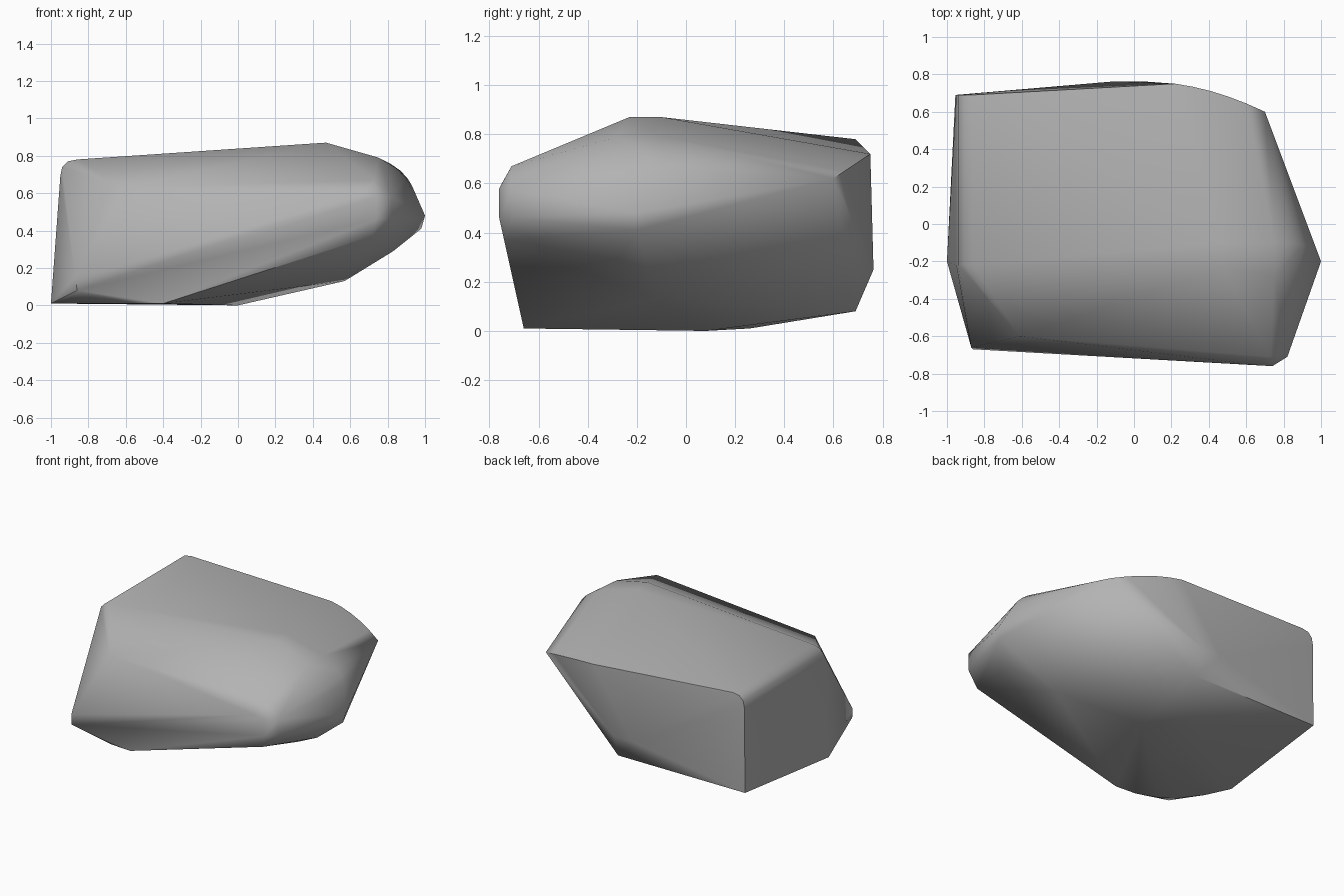
import bpy
import bmesh
import math
from mathutils import Vector

# Remove the default object only
default = bpy.data.objects.get("Cube")
if default:
    bpy.data.objects.remove(default, do_unlink=True)


def arc(start, control, end, steps=4):
    """Points along a rounded corner from start to end."""
    a, b, c = Vector(start), Vector(control), Vector(end)
    points = []
    for i in range(steps + 1):
        t = i / steps
        points.append(a.lerp(b, t).lerp(b.lerp(c, t), t))
    return points


def make_material(name, colour):
    material = bpy.data.materials.new(name)
    material.use_nodes = True
    material.diffuse_color = colour
    shader = material.node_tree.nodes["Principled BSDF"]
    shader.inputs["Base Color"].default_value = colour
    shader.inputs["Roughness"].default_value = 0.9
    return material


def make_hull(name, points, material):
    """Wrap a tight faceted stone skin around the given corners."""
    mesh = bpy.data.meshes.new(name)
    bm = bmesh.new()
    for point in points:
        bm.verts.new(point)
    bmesh.ops.remove_doubles(bm, verts=bm.verts[:], dist=0.005)
    bmesh.ops.convex_hull(bm, input=bm.verts[:])
    loose = [v for v in bm.verts if not v.link_faces]
    bmesh.ops.delete(bm, geom=loose, context="VERTS")
    bmesh.ops.recalc_face_normals(bm, faces=bm.faces[:])
    bm.to_mesh(mesh)
    bm.free()
    mesh.materials.append(material)
    obj = bpy.data.objects.new(name, mesh)
    bpy.context.collection.objects.link(obj)
    return obj


# Rounded upper edge along the right end, at its front and back corners
right_end_roof = []
for y in (-0.22, 0.69):
    right_end_roof += arc((-0.95, y, 0.69), (-0.95, y, 0.78), (-0.86, y, 0.78), 3)

# Slanted cut at the front right corner
front_right_cut = [(-0.61, -0.60, 0.63), (-0.87, -0.66, 0.15), (-0.86, -0.67, 0.08)]

# Flat underside with a rounded front edge, rising toward the back and left
underside = arc((-1, -0.2, 0.01), (-0.82, -0.68, 0.01), (-0.4, -0.66, 0.01), 5)
underside += [(0, 0.08, 0), (-0.3, 0.26, 0.01), (0.57, -0.12, 0.13),
              (0.83, -0.28, 0.29)]

# Blunt nose at the front left corner
nose = [(0.73, -0.71, 0.67), (0.82, -0.71, 0.58), (0.82, -0.71, 0.46)]
nose += [(0.74, -0.76, 0.58), (0.66, -0.755, 0.59), (0.74, -0.76, 0.46)]
nose += [(0.72, -0.74, 0.37)]

# Peak of the roof and the rounded fall to the left tip
crown = [(0.47, -0.23, 0.87), (0.47, -0.1, 0.87), (0.75, -0.28, 0.79)]
crown += arc((0.75, -0.1, 0.79), (0.89, -0.1, 0.73), (0.93, -0.12, 0.64), 4)
left_tip = [(1, -0.2, 0.48), (0.98, -0.2, 0.41)]

# Back wall: curved top edge, bulging middle and lower corners
back_wall = arc((0.22, 0.75, 0.72), (0.45, 0.72, 0.7), (0.7, 0.6, 0.62), 5)
back_wall += [(-0.1, 0.763, 0.25), (0.04, 0.763, 0.25)]
back_wall += [(-0.955, 0.69, 0.08), (0.06, 0.69, 0.08)]

stone = make_material("stone_grey", (0.45, 0.45, 0.45, 1))
rock = make_hull("rock", right_end_roof + front_right_cut + underside + nose
                 + crown + left_tip + back_wall, stone)

# Soft shading across the worn edges, crisp at the breaks
bpy.ops.object.select_all(action="DESELECT")
rock.select_set(True)
bpy.context.view_layer.objects.active = rock
bpy.ops.object.shade_smooth_by_angle(angle=math.radians(42))
